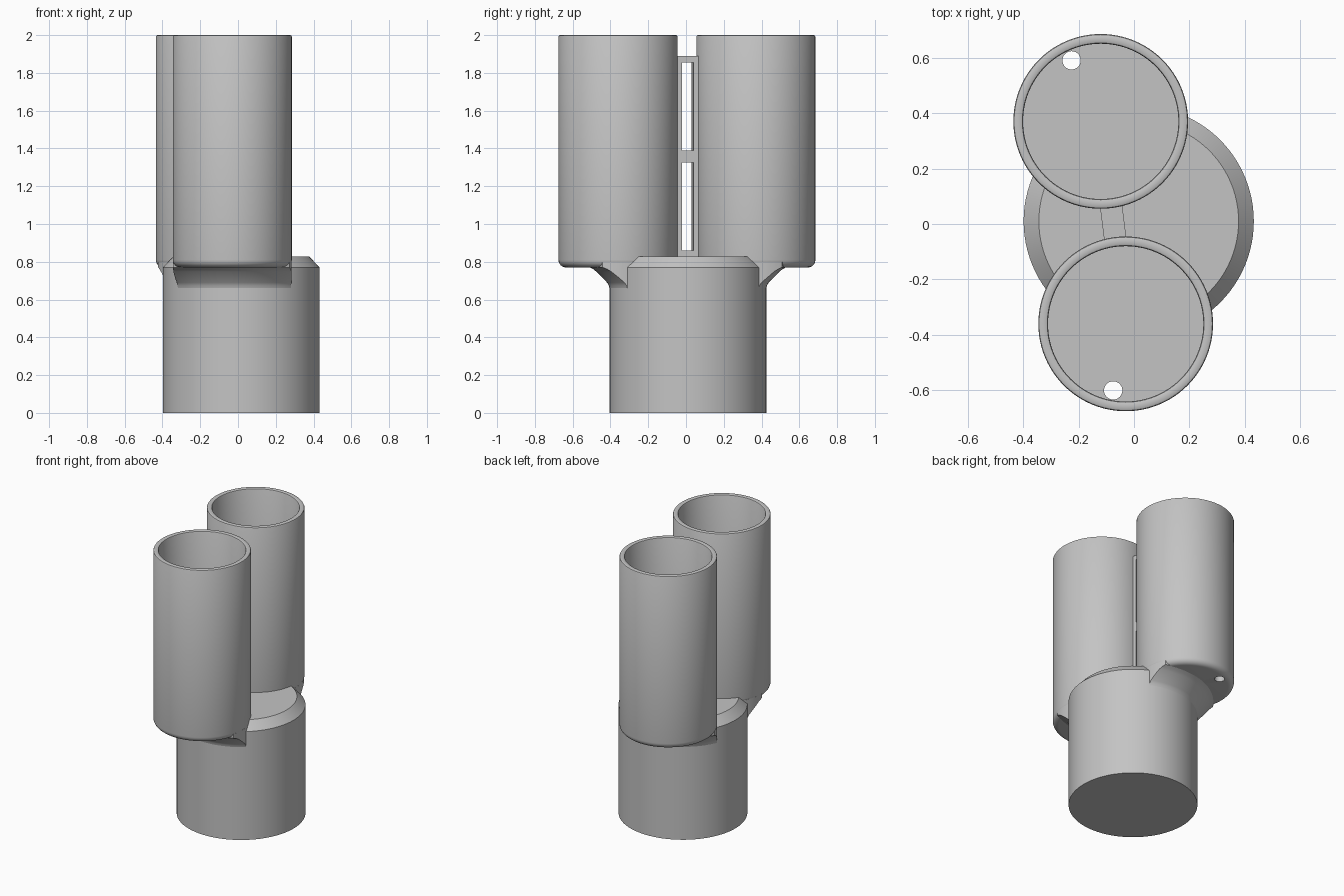
import bpy
import bmesh
from math import pi, radians, atan2, cos, sin
from mathutils import Vector, Matrix

default = bpy.data.objects.get("Cube")
if default:
    bpy.data.objects.remove(default)

grey = bpy.data.materials.new("light_grey")
grey.use_nodes = True
COLOUR = (0.55, 0.55, 0.55, 1)
grey.diffuse_color = COLOUR
grey.node_tree.nodes["Principled BSDF"].inputs["Base Color"].default_value = COLOUR


def make_object(name, bm):
    mesh = bpy.data.meshes.new(name)
    bmesh.ops.recalc_face_normals(bm, faces=bm.faces)
    bm.to_mesh(mesh)
    bm.free()
    mesh.materials.append(grey)
    obj = bpy.data.objects.new(name, mesh)
    bpy.context.collection.objects.link(obj)
    return obj


def lathe(name, profile, centre, steps=96):
    """Spin an (r, z) profile around a vertical axis through centre."""
    bm = bmesh.new()
    verts = [bm.verts.new((r, 0, z)) for r, z in profile]
    edges = [bm.edges.new(pair) for pair in zip(verts, verts[1:])]
    bmesh.ops.spin(bm, geom=verts + edges, cent=(0, 0, 0), axis=(0, 0, 1),
                   angle=2 * pi, steps=steps)
    bmesh.ops.remove_doubles(bm, verts=bm.verts, dist=1e-5)
    bmesh.ops.translate(bm, verts=bm.verts, vec=(centre[0], centre[1], 0))
    return make_object(name, bm)


def boolean(obj, tool, operation):
    """Apply a boolean and discard the tool."""
    mod = obj.modifiers.new("cut", 'BOOLEAN')
    mod.operation = operation
    mod.solver = 'EXACT'
    mod.object = tool
    tool.hide_render = True
    bpy.context.view_layer.update()
    graph = bpy.context.evaluated_depsgraph_get()
    result = bpy.data.meshes.new_from_object(obj.evaluated_get(graph))
    obj.modifiers.clear()
    obj.data = result
    bpy.data.objects.remove(tool)


def smooth(obj):
    obj.data.shade_smooth()
    obj.data.set_sharp_from_angle(angle=radians(30))


def cylinder_profile(r, low, high):
    return [(0, low), (r, low), (r, high), (0, high)]


BASE = (0.017, 0.01)
BASE_R = 0.415
TUBE_R, BORE_R = 0.315, 0.28
TUBES = {"back": ((-0.12, 0.37), (-0.225, 0.59)),
         "front": ((-0.03, -0.36), (-0.075, -0.6))}
BOTTOM, FLOOR, TOP = 0.77, 0.832, 2.0

# Solid base with a chamfered top
smooth(lathe("base", [(0, 0), (BASE_R, 0), (BASE_R, BOTTOM), (0.36, 0.828), (0, 0.828)], BASE))

# Cup profile: rounded foot, softened rim, flat floor
ROUND, LIP = 0.04, 0.008
foot = [(TUBE_R - ROUND + ROUND * sin(a), BOTTOM + ROUND - ROUND * cos(a))
        for a in (i * pi / 12 for i in range(7))]
cup = [(0, BOTTOM)] + foot + [
    (TUBE_R, TOP - LIP), (TUBE_R - LIP / 3, TOP - LIP / 3), (TUBE_R - LIP, TOP),
    (BORE_R + LIP, TOP), (BORE_R + LIP / 3, TOP - LIP / 3), (BORE_R, TOP - LIP),
    (BORE_R, FLOOR), (0, FLOOR)]

# Flared support, rising from the base wall to the overhanging cup
flare = [(0, 0.66), (BASE_R, 0.66), (0.419, 0.675), (0.428, 0.69), (0.485, 0.748),
         (0.5, 0.76), (0.52, 0.771), (0.52, 0.80), (0, 0.80)]

for side, (centre, drain) in TUBES.items():
    tube = lathe(side + "_tube", cup, centre)
    hole = lathe("drain_cutter", cylinder_profile(0.033, 0.6, 1.0), drain, 32)
    boolean(tube, hole, 'DIFFERENCE')
    smooth(tube)
    support = lathe(side + "_support", flare, BASE)
    limit = lathe("support_limit", cylinder_profile(TUBE_R - 0.0005, 0.5, 1.0), centre)
    boolean(support, limit, 'INTERSECT')
    smooth(support)

# Ladder-shaped web joining the two tubes
back, front = (Vector(TUBES[k][0]) for k in ("back", "front"))
middle = (back + front) / 2
line = back - front
turn = atan2(line.y, line.x) - pi / 2
half_gap = line.length / 2 - TUBE_R
reach = half_gap + 0.016
web = bmesh.new()


def bar(low_y, high_y, low_z, high_z):
    place = Matrix.Translation((0, (low_y + high_y) / 2, (low_z + high_z) / 2))
    size = Matrix.Diagonal((0.08, high_y - low_y, high_z - low_z, 1))
    bmesh.ops.create_cube(web, size=1, matrix=place @ size)


for low, high in ((0.82, 0.86), (1.325, 1.39), (1.855, 1.89)):
    bar(-reach, reach, low, high)
for sign in (-1, 1):
    ends = sorted((sign * 0.03, sign * reach))
    bar(ends[0], ends[1], 0.82, 1.89)
bmesh.ops.transform(web, verts=web.verts,
                    matrix=Matrix.Translation((middle.x, middle.y, 0)) @ Matrix.Rotation(turn, 4, 'Z'))
make_object("connecting_web", web)
